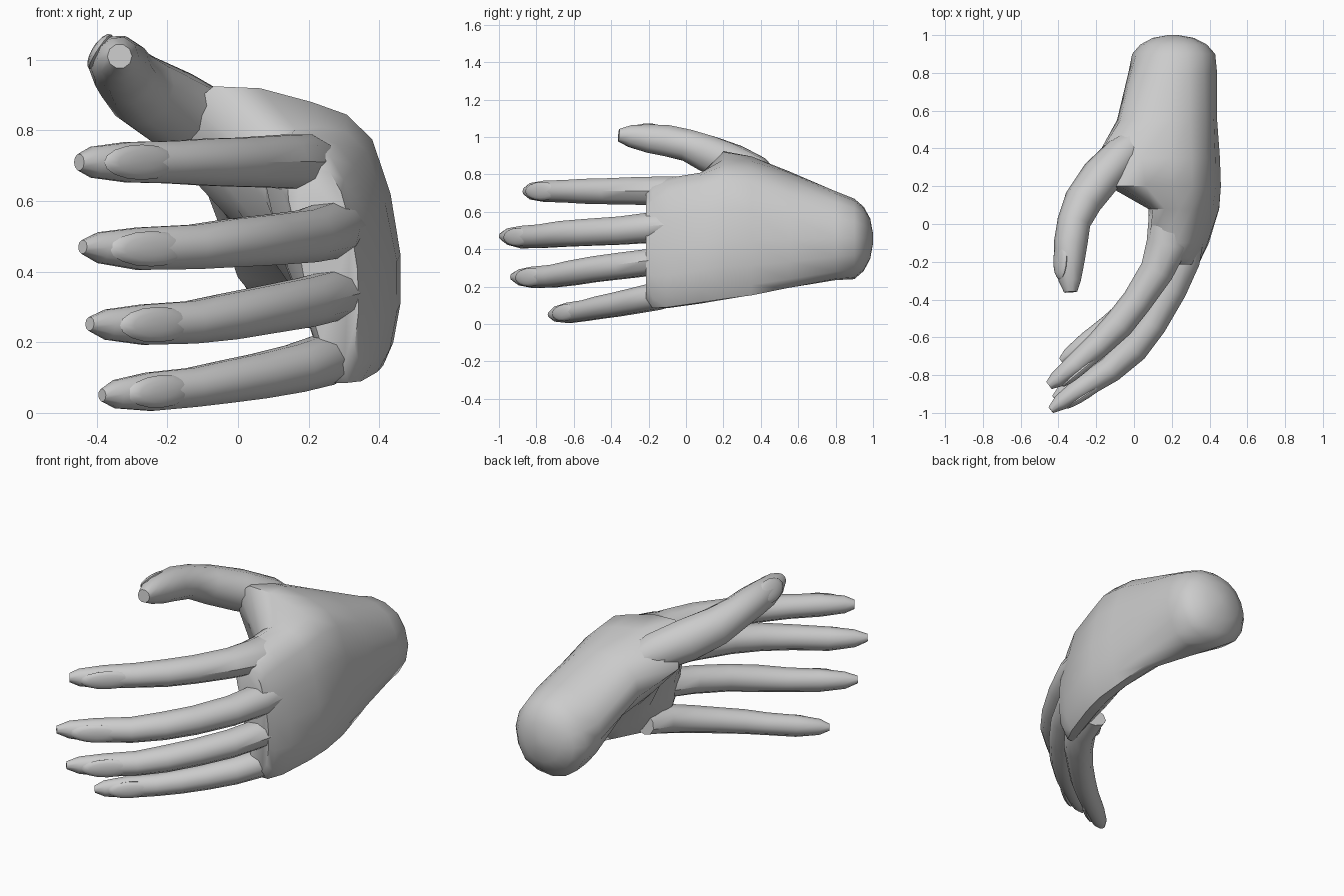
import bpy, bmesh, math
from mathutils import Vector, Matrix

if "Cube" in bpy.data.objects:
    bpy.data.objects.remove(bpy.data.objects["Cube"], do_unlink=True)

grey = bpy.data.materials.new("pale_grey")
grey.use_nodes = True
grey.diffuse_color = (0.6, 0.6, 0.6, 1)
grey.node_tree.nodes["Principled BSDF"].inputs["Base Color"].default_value = (0.6, 0.6, 0.6, 1)


def finish(name, bm, angle=40):
    bmesh.ops.recalc_face_normals(bm, faces=bm.faces)
    mesh = bpy.data.meshes.new(name)
    bm.to_mesh(mesh)
    bm.free()
    mesh.materials.append(grey)
    obj = bpy.data.objects.new(name, mesh)
    bpy.context.collection.objects.link(obj)
    bpy.ops.object.select_all(action='DESELECT')
    obj.select_set(True)
    bpy.context.view_layer.objects.active = obj
    bpy.ops.object.shade_smooth_by_angle(angle=math.radians(angle))


def loft(name, rings, angle=40):
    """Skin a list of equal rings and cap both ends."""
    bm = bmesh.new()
    loops = [[bm.verts.new(p) for p in r] for r in rings]
    n = len(rings[0])
    for a, b in zip(loops, loops[1:]):
        for i in range(n):
            j = (i + 1) % n
            bm.faces.new((a[i], a[j], b[j], b[i]))
    bm.faces.new(loops[0])
    bm.faces.new(loops[-1])
    finish(name, bm, angle)


def round_ring(points):
    """Double the points of a closed ring along a smooth curve."""
    n, out = len(points), []
    for i in range(n):
        p0, p1, p2, p3 = (points[(i + k) % n] for k in (-1, 0, 1, 2))
        out += [p1, (p1 + p2) * 0.5625 - (p0 + p3) * 0.0625]
    return out


def frame(t, outward):
    t = t.normalized()
    n = (outward - t * t.dot(outward)).normalized()
    return t, n, t.cross(n)


def digit(name, path, outward, nail_half, nail_at):
    """Tapered tube along (x, y, z, width radius, depth radius), plus a nail."""
    outward = Vector(outward).normalized()
    pts = [Vector(p[:3]) for p in path]
    rings = []
    for i, p in enumerate(path):
        t, n, b = frame(pts[min(i + 1, len(pts) - 1)] - pts[max(i - 1, 0)], outward)
        rings.append([pts[i] + b * p[3] * math.cos(a) + n * p[4] * math.sin(a)
                      for a in (math.tau * (k + 0.5) / 10 for k in range(10))])
    loft(name, rings)
    # nail plate laid on the outer face of the last joint
    t, n, b = frame(pts[-2] - pts[-4], outward)
    centre = pts[-3].lerp(pts[-2], nail_at) + n * (path[-3][4] * 0.72)
    bm = bmesh.new()
    bmesh.ops.create_uvsphere(bm, u_segments=16, v_segments=8, radius=1)
    rot = Matrix((t, b, n)).transposed().to_4x4()
    size = Matrix.Diagonal((nail_half[0], nail_half[1], 0.022, 1))
    bm.transform(Matrix.Translation(centre) @ rot @ size)
    finish(name + "_nail", bm)


# palm: cross-sections (x, z) from the wrist to the knuckles, starting at the
# low edge of the back of the hand, over the thumb side, then the hollow
sections = {
    0.90: [(.37, .29), (.43, .46), (.36, .62), (.20, .67), (.06, .61), (-.01, .46), (.05, .31), (.20, .24)],
    0.80: [(.38, .28), (.44, .46), (.37, .65), (.20, .71), (.03, .64), (-.03, .47), (.06, .31), (.25, .235)],
    0.55: [(.41, .24), (.44, .45), (.38, .70), (.20, .81), (.00, .79), (-.09, .63), (.15, .36), (.33, .195)],
    0.35: [(.43, .21), (.455, .45), (.38, .76), (.20, .87), (-.11, .89), (-.20, .74), (.16, .38), (.36, .155)],
    0.20: [(.44, .20), (.46, .45), (.38, .775), (.21, .88), (-.07, .925), (-.13, .76), (.16, .38), (.36, .13)],
    0.08: [(.43, .18), (.45, .43), (.365, .74), (.24, .81), (.10, .77), (.08, .60), (.17, .33), (.34, .11)],
    -0.10: [(.385, .15), (.39, .40), (.33, .70), (.22, .78), (.08, .74), (.10, .55), (.19, .28), (.30, .085)],
    -0.18: [(.345, .14), (.355, .40), (.30, .66), (.22, .75), (.12, .70), (.15, .53), (.20, .26), (.27, .085)],
}
rings = [round_ring([Vector((x, y, z)) for x, z in ring]) for y, ring in sections.items()]


def rounded_end(ring, steps):
    """Shrinking copies of a ring that close an end as a dome."""
    mid = sum(ring, Vector()) / len(ring)
    return [[Vector(((mid + (p - mid) * s).x, y, (mid + (p - mid) * s).z)) for p in ring]
            for y, s in steps]


wrist_end = rounded_end(rings[0], ((1.0, .12), (.985, .5), (.95, .8)))
knuckle_end = rounded_end(rings[-1], ((-.215, .85),))
loft("palm", wrist_end + rings + knuckle_end, 50)

# fingers, from root to tip
OUT = (0.55, -0.83, 0)
digit("first_finger", [
    (.19, .06, .71, .08, .11), (.175, -.11, .71, .083, .11), (.12, -.25, .712, .078, .09),
    (.015, -.41, .71, .073, .08), (-.08, -.53, .71, .07, .08), (-.19, -.64, .71, .063, .07),
    (-.31, -.745, .71, .06, .06), (-.41, -.825, .71, .046, .043), (-.45, -.855, .71, .024, .024)],
    OUT, (.14, .05), -.1)
digit("middle_finger", [
    (.29, -.02, .53, .08, .09), (.255, -.19, .515, .083, .095), (.195, -.345, .50, .078, .085),
    (.095, -.53, .49, .075, .078), (-.005, -.66, .482, .072, .08), (-.125, -.77, .47, .066, .07),
    (-.28, -.87, .465, .063, .06), (-.39, -.945, .468, .046, .043), (-.44, -.985, .47, .02, .02)],
    OUT, (.14, .05), -.1)
digit("ring_finger", [
    (.30, -.02, .35, .07, .09), (.26, -.19, .33, .073, .088), (.19, -.34, .312, .073, .08),
    (.085, -.49, .293, .071, .075), (-.025, -.61, .273, .069, .076), (-.135, -.71, .256, .063, .068),
    (-.265, -.81, .25, .06, .057), (-.37, -.885, .25, .045, .041), (-.42, -.925, .252, .02, .02)],
    OUT, (.13, .05), -.1)
digit("little_finger", [
    (.28, -.02, .17, .06, .085), (.24, -.16, .148, .075, .085), (.16, -.27, .125, .071, .078),
    (.06, -.375, .104, .067, .069), (-.035, -.465, .088, .063, .067), (-.13, -.54, .072, .058, .06),
    (-.25, -.625, .06, .057, .052), (-.345, -.695, .053, .042, .038), (-.385, -.725, .05, .018, .018)],
    OUT, (.115, .046), -.1)

# thumb
digit("thumb", [
    (.06, .49, .72, .06, .06), (-.06, .37, .80, .105, .10), (-.175, .25, .855, .115, .105),
    (-.27, .12, .91, .105, .10), (-.318, .01, .955, .09, .088), (-.335, -.10, .98, .087, .09),
    (-.342, -.20, .992, .079, .08), (-.34, -.30, 1.005, .062, .058), (-.335, -.36, 1.01, .035, .035)],
    (-0.8, 0, 0.55), (.11, .058), -.1)
